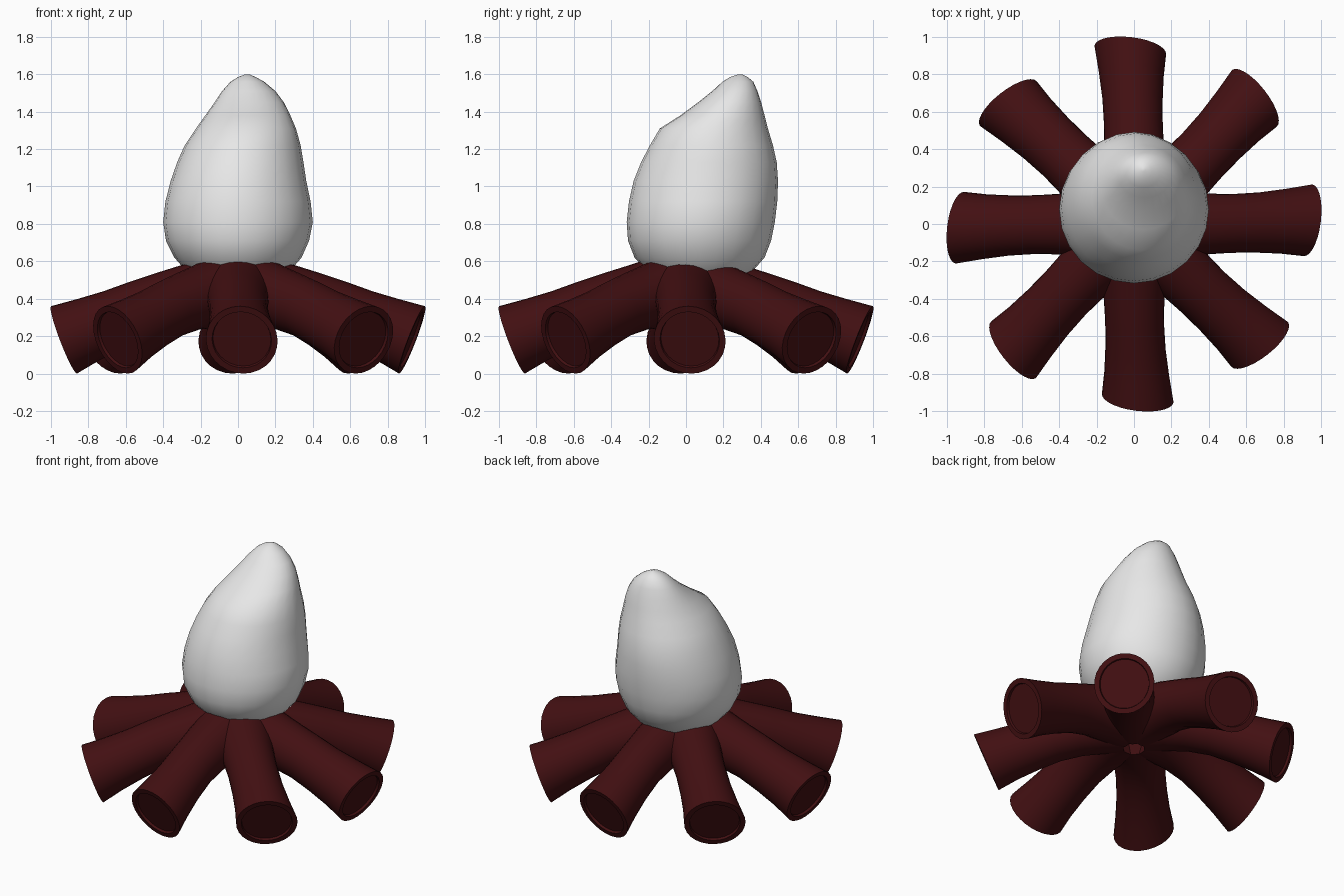
import bpy, bmesh, math
from mathutils import Vector, Matrix

cube = bpy.data.objects.get("Cube")
if cube:
    bpy.data.objects.remove(cube)


def material(name, rgb):
    m = bpy.data.materials.new(name)
    m.use_nodes = True
    color = (*rgb, 1)
    m.diffuse_color = color
    m.node_tree.nodes["Principled BSDF"].inputs["Base Color"].default_value = color
    return m


def loft(name, rings, mat, angle):
    """Skin a list of equal point rings and close both ends."""
    bm = bmesh.new()
    loops = [[bm.verts.new(p) for p in ring] for ring in rings]
    n = len(loops[0])
    for a, b in zip(loops, loops[1:]):
        for i in range(n):
            j = (i + 1) % n
            bm.faces.new((a[i], a[j], b[j], b[i]))
    bm.faces.new(loops[0][::-1])
    bm.faces.new(loops[-1])
    bmesh.ops.recalc_face_normals(bm, faces=bm.faces)
    mesh = bpy.data.meshes.new(name)
    bm.to_mesh(mesh)
    bm.free()
    mesh.materials.append(mat)
    obj = bpy.data.objects.new(name, mesh)
    bpy.context.collection.objects.link(obj)
    bpy.ops.object.select_all(action="DESELECT")
    obj.select_set(True)
    bpy.context.view_layer.objects.active = obj
    bpy.ops.object.shade_smooth_by_angle(angle=math.radians(angle))
    return obj


bark = material("dark red bark", (0.055, 0.005, 0.006))
pale = material("pale flame", (0.8, 0.8, 0.8))

# Log: distance from centre, sideways drift, height, radius, yaw of the ring
PITCH = math.radians(21)
SIDES = 28
stations = [
    (0.135, 0.0, 0.425, 0.2, 0),
    (0.25, 0.0, 0.41, 0.178, 0),
    (0.38, 0.0, 0.385, 0.163, 0),
    (0.52, 0.003, 0.345, 0.157, 0.02),
    (0.66, 0.008, 0.29, 0.161, 0.05),
    (0.80, 0.015, 0.235, 0.174, 0.09),
    (0.93, 0.02, 0.18, 0.193, 0.12),
]


def log_ring(r, side, z, rad, yaw):
    turn = Matrix.Rotation(-yaw, 3, "Z") @ Matrix.Rotation(PITCH, 3, "Y")
    ring = []
    for i in range(SIDES):
        t = math.tau * i / SIDES
        ring.append(Vector((r, side, z)) + turn @ Vector((0, rad * math.cos(t), rad * math.sin(t))))
    return ring


log_rings = [log_ring(*s) for s in stations]
# Rim and shallow recess in the outer end
log_rings.append(log_ring(0.93, 0.02, 0.18, 0.16, 0.12))
log_rings.append(log_ring(0.916, 0.021, 0.186, 0.156, 0.12))

first = loft("log_1", log_rings, bark, 35)
for k in range(1, 8):
    log = bpy.data.objects.new("log_%d" % (k + 1), first.data)
    log.rotation_euler.z = k * math.tau / 8
    bpy.context.collection.objects.link(log)

# Flame: height, then extents in x and y of each section
sections = [
    (0.47, -0.18, 0.18, -0.10, 0.26),
    (0.54, -0.27, 0.27, -0.20, 0.35),
    (0.62, -0.34, 0.34, -0.275, 0.42),
    (0.71, -0.385, 0.38, -0.31, 0.455),
    (0.81, -0.40, 0.40, -0.317, 0.475),
    (0.92, -0.388, 0.388, -0.305, 0.488),
    (1.03, -0.36, 0.365, -0.28, 0.492),
    (1.13, -0.325, 0.35, -0.24, 0.485),
    (1.22, -0.285, 0.335, -0.193, 0.465),
    (1.31, -0.225, 0.31, -0.14, 0.438),
    (1.38, -0.175, 0.28, -0.03, 0.42),
    (1.45, -0.125, 0.245, 0.065, 0.402),
    (1.51, -0.085, 0.2, 0.14, 0.382),
    (1.56, -0.04, 0.14, 0.195, 0.36),
    (1.585, 0.0, 0.095, 0.235, 0.33),
    (1.60, 0.04, 0.06, 0.28, 0.3),
]
flame_rings = []
for z, x0, x1, y0, y1 in sections:
    ring = []
    for i in range(24):
        t = math.tau * i / 24
        ring.append(((x0 + x1) / 2 + (x1 - x0) / 2 * math.cos(t),
                     (y0 + y1) / 2 + (y1 - y0) / 2 * math.sin(t), z))
    flame_rings.append(ring)
loft("flame", flame_rings, pale, 30)
